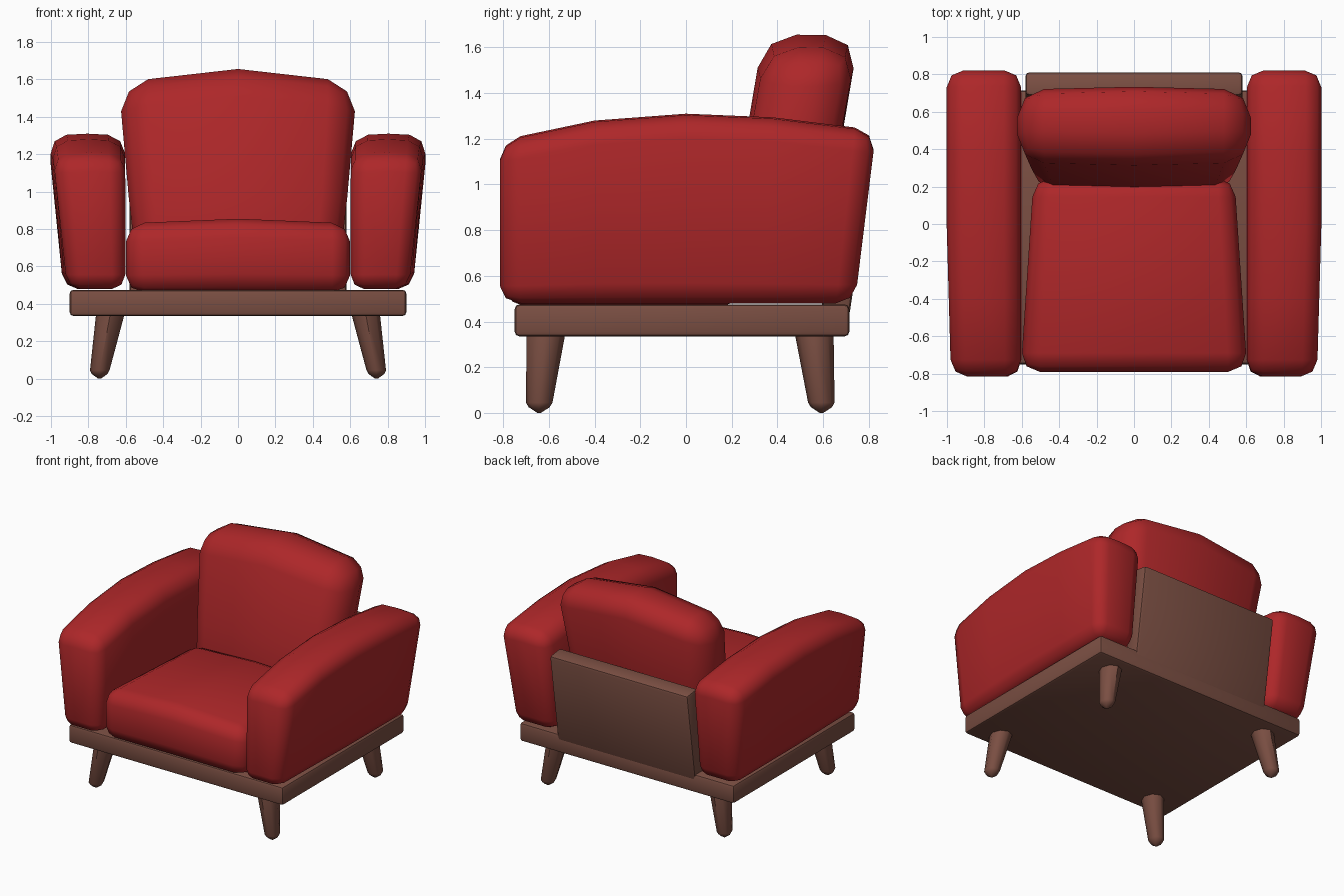
import bpy, bmesh, math
from mathutils import Vector

if "Cube" in bpy.data.objects:
    bpy.data.objects.remove(bpy.data.objects["Cube"])


def material(name, color):
    m = bpy.data.materials.new(name)
    m.diffuse_color = (*color, 1)
    m.use_nodes = True
    m.node_tree.nodes["Principled BSDF"].inputs["Base Color"].default_value = m.diffuse_color
    return m


RED = material("red fabric", (0.42, 0.02, 0.022))
WOOD = material("brown wood", (0.195, 0.077, 0.055))


def finish(bm, name, mat, angle):
    bmesh.ops.recalc_face_normals(bm, faces=bm.faces)
    mesh = bpy.data.meshes.new(name)
    bm.to_mesh(mesh)
    bm.free()
    mesh.materials.append(mat)
    ob = bpy.data.objects.new(name, mesh)
    bpy.context.collection.objects.link(ob)
    bpy.ops.object.select_all(action='DESELECT')
    ob.select_set(True)
    bpy.context.view_layer.objects.active = ob
    bpy.ops.object.shade_smooth_by_angle(angle=math.radians(angle))
    return ob


def rounded_box(name, lo, hi, bevel, mat, cuts=(), warp=None, angle=60):
    """Bevelled box, sliced at (axis, position) cuts, then bent by warp."""
    bm = bmesh.new()
    bmesh.ops.create_cube(bm, size=1)
    for v in bm.verts:
        v.co = Vector([(a + b) / 2 + c * (b - a) for a, b, c in zip(lo, hi, v.co)])
    bmesh.ops.bevel(bm, geom=list(bm.edges), offset=bevel, segments=2,
                    profile=0.5, affect='EDGES')
    for axis, pos in cuts:
        n = Vector((0, 0, 0))
        n[axis] = 1
        bmesh.ops.bisect_plane(bm, geom=bm.verts[:] + bm.edges[:] + bm.faces[:],
                               plane_co=n * pos, plane_no=n)
    if warp:
        for v in bm.verts:
            v.co = Vector(warp(*v.co))
    return finish(bm, name, mat, angle)


# wooden base frame
rounded_box("base_frame", (-0.9, -0.75, 0.335), (0.9, 0.715, 0.475), 0.02, WOOD, angle=40)

# leaning wooden back panel
rounded_box("back_panel", (-0.58, 0.595, 0.44), (0.58, 0.72, 1.12), 0.02, WOOD, angle=40,
            warp=lambda x, y, z: (x, y + 0.145 * (z - 0.475), z - 0.14 * (y - 0.6)))


# seat cushion: crowned top, narrower at the rear
def seat_warp(x, y, z):
    t = max(0, (z - 0.46) / 0.395)
    return (x * (1 - 0.1 * (y + 0.7) / 0.9), y, z - 0.03 * t * (x / 0.6) ** 2)


rounded_box("seat_cushion", (-0.6, -0.79, 0.46), (0.6, 0.245, 0.855), 0.1, RED,
            cuts=[(0, 0), (1, -0.27)], warp=seat_warp)


# back cushion: leaning, crowned, narrower at the bottom
def back_warp(x, y, z):
    t = (z - 0.5) / 1.155
    bulge = 0.02 * (1 - (x / 0.625) ** 2) * (1 if y > 0.5 else -1)
    return (x * (1 - 0.1 * max(0, 1.4 - z) / 0.6),
            y + bulge + 0.17 * (z - 1.4),
            z - 0.085 * t * (x / 0.6) ** 2 - 0.1 * max(0, t - 0.8) * (y - 0.5))


rounded_box("back_cushion", (-0.625, 0.315, 0.5), (0.625, 0.695, 1.655), 0.145, RED,
            cuts=[(0, 0), (2, 1.0)], warp=back_warp)

# armrests: arched top, leaning outward, slanted rear end
for side, label in ((-1, "left"), (1, "right")):
    def arm_warp(x, y, z):
        t = (z - 0.48) / 0.83
        u = (x - 0.6) / 0.4
        drop = (0.12 if y < 0 else 0.075) * (y / 0.8) ** 2 + 0.02 * (2 * u - 1) ** 2
        nx = x + 0.06 * u * (z - 1.2) / 0.65 - 0.02 * u * max(0, -y / 0.7)
        return (side * nx, y + 0.11 * (z - 1.1) * max(0, y / 0.8), z - drop * t)

    rounded_box(label + "_armrest", (0.603, -0.815, 0.48), (1.0, 0.808, 1.31), 0.09, RED,
                cuts=[(0, 0.8), (1, -0.4), (1, 0), (1, 0.37)], warp=arm_warp)

# splayed tapered legs with blunt pointed feet
for sx, xl in ((-1, "left"), (1, "right")):
    for top_y, foot_y, yl in ((-0.612, -0.643, "front"), (0.56, 0.593, "back")):
        bm = bmesh.new()
        rings = []
        for z, r in ((0.36, 0.086), (0.045, 0.058), (0.025, 0.046), (0.0, 0.008)):
            k = min(1, (0.36 - z) / 0.32)
            cx = sx * (0.68 + 0.06 * k)
            cy = top_y + (foot_y - top_y) * k
            rings.append([bm.verts.new((cx + 0.9 * r * math.cos(a * math.tau / 8),
                                        cy + r * math.sin(a * math.tau / 8), z))
                          for a in range(8)])
        for a, b in zip(rings, rings[1:]):
            for i in range(8):
                j = (i + 1) % 8
                bm.faces.new((a[i], a[j], b[j], b[i]))
        bm.faces.new(rings[0])
        bm.faces.new(rings[-1])
        finish(bm, f"{yl}_{xl}_leg", WOOD, 50)
